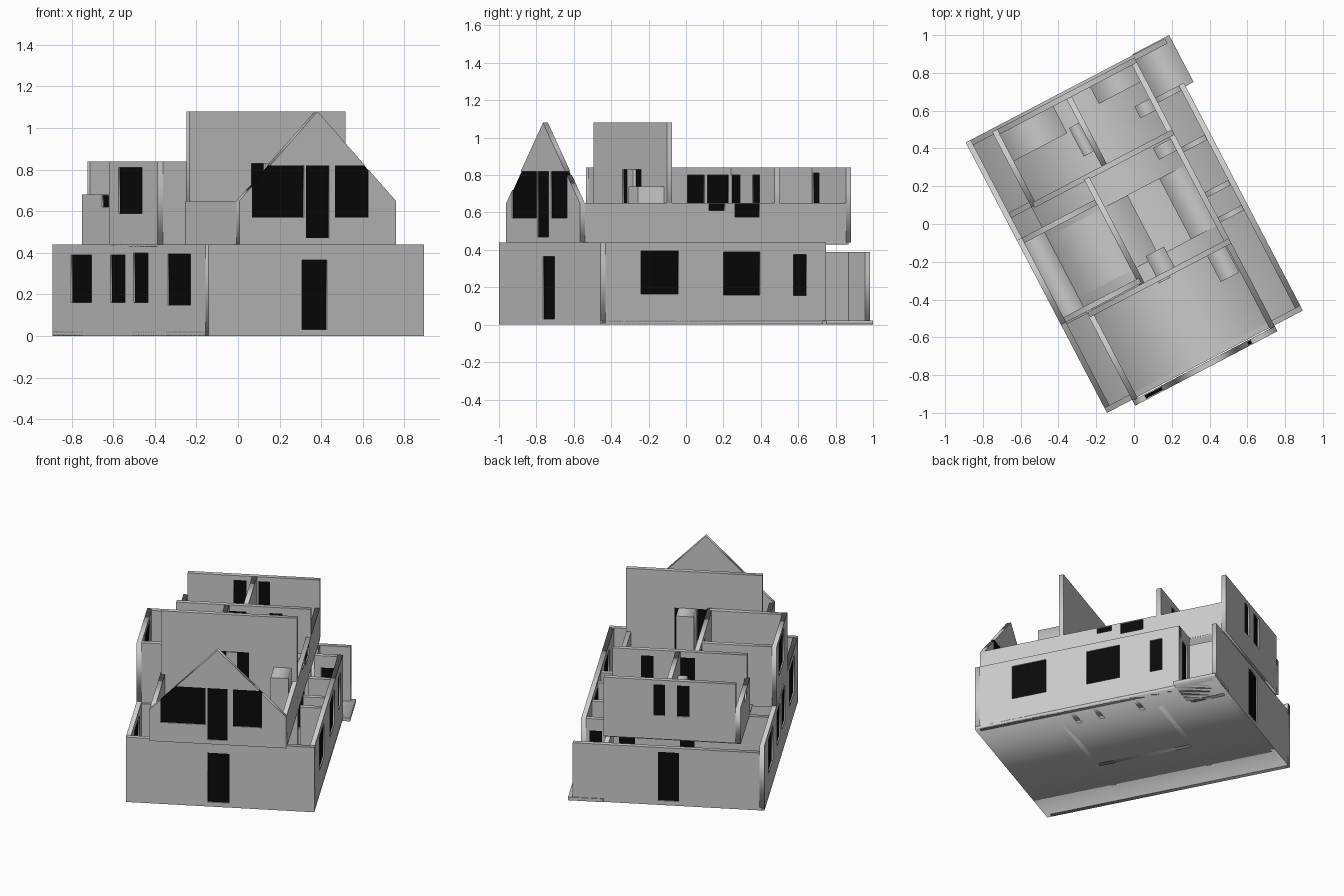
import bpy, math
from mathutils import Matrix

# House frame: u along the front, v towards the back, turned about z
FRAME = Matrix.Translation((-0.143, -1.0, 0)) @ Matrix.Rotation(math.radians(27.6), 4, 'Z')
T = 0.03  # wall thickness

black = bpy.data.materials.new("dark_glass")
black.diffuse_color = (0.003, 0.003, 0.003, 1)


def rect(a, b, z0, z1):
    return [(a, z0), (b, z0), (b, z1), (a, z1)]


def plate(name, axis, at, loops, thick, mat=None):
    """Upright flat plate running along u or v; extra loops are holes."""
    cu = bpy.data.curves.new(name, 'CURVE')
    cu.dimensions = '2D'
    cu.fill_mode = 'BOTH'
    cu.extrude = thick / 2
    for pts in loops:
        sp = cu.splines.new('POLY')
        sp.points.add(len(pts) - 1)
        for p, (s, z) in zip(sp.points, pts):
            p.co = (s, z, 0, 1)
        sp.use_cyclic_u = True
    tmp = bpy.data.objects.new(name + "_outline", cu)
    bpy.context.scene.collection.objects.link(tmp)
    dg = bpy.context.evaluated_depsgraph_get()
    me = bpy.data.meshes.new_from_object(tmp.evaluated_get(dg))
    bpy.data.objects.remove(tmp)
    if axis == 'u':
        m = Matrix(((1, 0, 0, 0), (0, 0, -1, at), (0, 1, 0, 0), (0, 0, 0, 1)))
    else:
        m = Matrix(((0, 0, 1, at), (1, 0, 0, 0), (0, 1, 0, 0), (0, 0, 0, 1)))
    me.transform(FRAME @ m)
    me.materials.clear()
    if mat:
        me.materials.append(mat)
    ob = bpy.data.objects.new(name, me)
    bpy.context.scene.collection.objects.link(ob)
    return ob


def wall(name, axis, at, a, b, z0, z1, openings=()):
    """Wall centred on 'at' with holes, each filled by a dark pane."""
    holes = [rect(*o) for o in openings]
    plate(name, axis, at, [rect(a, b, z0, z1)] + holes, T)
    for i, h in enumerate(holes):
        plate(f"{name}_pane_{i + 1}", axis, at, [h], T * 0.5, black)


def box(name, u0, u1, v0, v1, z0, z1):
    return plate(name, 'u', (v0 + v1) / 2, [rect(u0, u1, z0, z1)], v1 - v0)


h = T / 2
# Ground slab and porch step
box("ground_slab", 0, 1.17, 0, 1.615, 0, 0.02)
box("porch_step", 1.0, 1.218, 1.34, 1.62, 0, 0.022)

# Ground floor outer walls
wall("front_wall", 'u', h, 0, 1.17, 0, 0.44, [(0.508, 0.643, 0.03, 0.365)])
wall("left_wall", 'v', h, T, 1.615, 0, 0.44,
     [(0.184, 0.42, 0.15, 0.395), (0.626, 0.777, 0.16, 0.40),
      (0.864, 1.015, 0.16, 0.39), (1.21, 1.425, 0.16, 0.39)])
wall("right_wall", 'v', 1.17 - h, T, 1.36, 0, 0.44,
     [(0.246, 0.472, 0.165, 0.395), (0.743, 0.963, 0.16, 0.39), (1.166, 1.245, 0.155, 0.375)])
wall("back_wall", 'u', 1.615 - h, T, 1.19, 0, 0.39, [(0.53, 0.66, 0.03, 0.36)])
wall("porch_wall", 'u', 1.345, 1.0, 1.14, 0, 0.44, [(1.04, 1.12, 0.03, 0.36)])
wall("porch_side_wall", 'v', 0.985, 1.36, 1.585, 0, 0.39)

# Ground floor partitions
wall("ground_cross_front", 'u', 0.53, T, 1.0, 0, 0.43)
wall("ground_cross_back", 'u', 1.165, T, 1.0, 0, 0.43,
     [(0.49, 0.58, 0.03, 0.37), (0.86, 0.96, 0.03, 0.37)])
wall("ground_middle", 'v', 0.48, 0.545, 1.15, 0, 0.43)
for i, v in enumerate((0.63, 0.78, 1.05)):
    wall(f"side_partition_{i + 1}", 'u', v, 1.0, 1.14, 0, 0.42)

# Upper floor, with the stairwell left open
for i, (a, b, c, d) in enumerate([(0.15, 1, 0, 0.61), (0.15, 0.63, 0.61, 0.97),
                                  (0.82, 1, 0.61, 0.97), (0.15, 1, 0.97, 1.585),
                                  (0, 0.15, 0.53, 1.03)]):
    box(f"upper_floor_{i + 1}", a, b, c, d, 0.43, 0.44)

# Gable front: windows cut into the roof slope as notches
gable = [(0.15, 0.44), (1, 0.44), (1, 0.65), (0.851, 0.80), (0.851, 0.57), (0.67, 0.57),
         (0.67, 0.82), (0.832, 0.82), (0.575, 1.08), (0.318, 0.82), (0.5, 0.82),
         (0.5, 0.57), (0.22, 0.57), (0.22, 0.72), (0.15, 0.65)]
gv = -0.02
panes = [[(0.22, 0.57), (0.5, 0.57), (0.5, 0.82), (0.318, 0.82), (0.22, 0.72)],
         rect(0.512, 0.637, 0.47, 0.82),
         [(0.67, 0.57), (0.851, 0.57), (0.851, 0.80), (0.832, 0.82), (0.67, 0.82)]]
plate("gable_wall", 'u', gv, [gable, panes[1]], T)
for i, p in enumerate(panes):
    plate(f"gable_pane_{i + 1}", 'u', gv, [p], T * 0.6, black)

# Upper outer walls
wall("upper_right_wall", 'v', 1 - h, -0.005, 1.57, 0.44, 0.65,
     [(0.743, 0.84, 0.61, 0.645), (0.90, 1.05, 0.575, 0.645)])
wall("upper_left_wall_front", 'v', 0.15 + h, -0.005, 0.53, 0.44, 0.65)
wall("upper_left_wall_back", 'v', 0.15 + h, 1.15, 1.6, 0.44, 0.68, [(1.32, 1.39, 0.62, 0.675)])
wall("upper_back_wall", 'u', 1.6 - h, 0.18, 1.0, 0.44, 0.84,
     [(0.466, 0.546, 0.60, 0.81), (0.62, 0.69, 0.60, 0.81)])

# Side room on the left
wall("side_room_outer_wall", 'v', h, 0.525, 1.03, 0.44, 0.84, [(0.69, 0.93, 0.59, 0.81)])
wall("side_room_front_wall", 'u', 0.54, T, 0.48, 0.44, 0.84)
wall("side_room_back_wall", 'u', 1.015, T, 0.465, 0.44, 0.84)

# Tall cross wall and upper partitions
wall("tall_cross_wall", 'u', 0.505, 0.155, 1.0, 0.44, 1.08, [(0.49, 0.70, 0.46, 0.83)])
wall("upper_middle_wall", 'v', 0.48, 0.52, 1.15, 0.44, 0.84,
     [(0.88, 0.98, 0.46, 0.80), (1.0, 1.127, 0.46, 0.80)])
wall("upper_cross_back", 'u', 1.155, 0.165, 1.0, 0.44, 0.84,
     [(0.49, 0.60, 0.46, 0.80), (0.745, 0.825, 0.46, 0.80)])
wall("back_rooms_partition", 'v', 0.595, 1.17, 1.57, 0.44, 0.84)

# Built-in blocks and furniture
box("front_flue", 0.855, 0.965, 0.335, 0.49, 0.44, 0.74)
box("back_flue", 0.565, 0.675, 0.52, 0.64, 0.44, 0.83)
box("door_post", 0.56, 0.63, 0.48, 0.52, 0.46, 0.83)
box("left_bed", 0.18, 0.5, 1.41, 1.57, 0.44, 0.50)
box("right_bed", 0.72, 0.97, 1.47, 1.57, 0.44, 0.50)
box("cupboard", 0.52, 0.58, 1.26, 1.43, 0.44, 0.72)
box("low_chest", 0.88, 0.97, 1.30, 1.37, 0.44, 0.54)
box("hall_chest", 0.865, 0.97, 1.06, 1.13, 0.44, 0.54)
